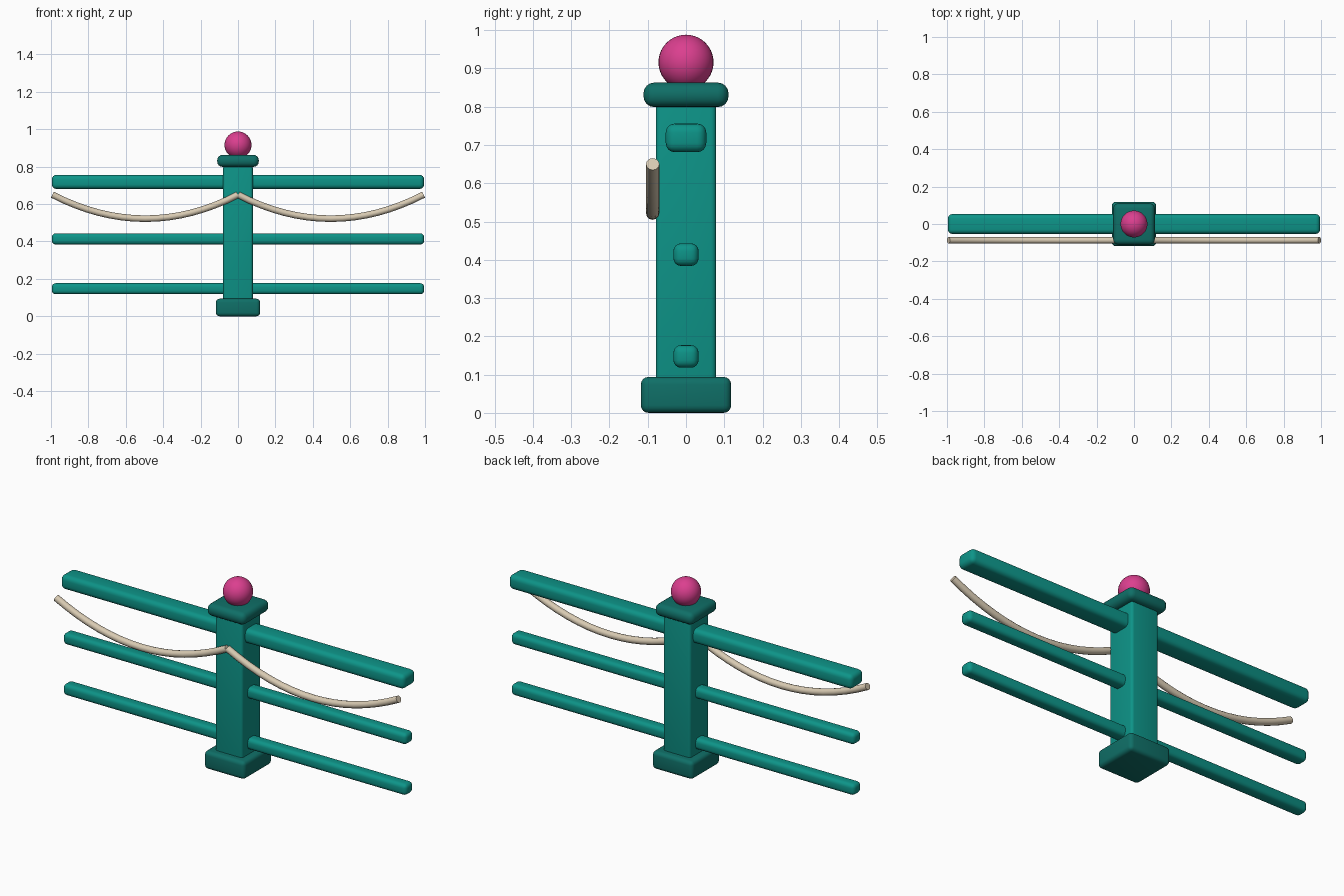
import bpy, bmesh, math

if "Cube" in bpy.data.objects:
    bpy.data.objects.remove(bpy.data.objects["Cube"])


def material(name, hex_code):
    def lin(c):
        c /= 255
        return c / 12.92 if c <= 0.04045 else ((c + 0.055) / 1.055) ** 2.4
    m = bpy.data.materials.new(name)
    m.diffuse_color = [lin(int(hex_code[i:i + 2], 16)) for i in (0, 2, 4)] + [1]
    m.use_nodes = True
    m.node_tree.nodes["Principled BSDF"].inputs["Base Color"].default_value = m.diffuse_color
    return m


TEAL = material("teal", "0d9488")
DARK = material("dark_teal", "0f6f67")
PINK = material("pink", "db3f8f")
ROPE = material("rope_beige", "d8cab2")


def finish(name, bm, mat, angle=40):
    mesh = bpy.data.meshes.new(name)
    bm.to_mesh(mesh)
    bm.free()
    ob = bpy.data.objects.new(name, mesh)
    bpy.context.collection.objects.link(ob)
    mesh.materials.append(mat)
    bpy.ops.object.select_all(action='DESELECT')
    ob.select_set(True)
    bpy.context.view_layer.objects.active = ob
    bpy.ops.object.shade_smooth_by_angle(angle=math.radians(angle))
    return ob


def box(name, hx, hy, z0, z1, bevel, mat):
    """Rounded box centred on x = y = 0, given half widths and z range."""
    bm = bmesh.new()
    bmesh.ops.create_cube(bm, size=1)
    for v in bm.verts:
        v.co = (v.co.x * 2 * hx, v.co.y * 2 * hy, z0 + (v.co.z + 0.5) * (z1 - z0))
    bmesh.ops.bevel(bm, geom=bm.edges[:], offset=bevel, segments=4,
                    profile=0.5, affect='EDGES')
    return finish(name, bm, mat)


# Post with its foot and cap
box("post_base", 0.118, 0.118, 0.0, 0.094, 0.02, DARK)
box("post", 0.079, 0.079, 0.07, 0.81, 0.014, TEAL)
box("post_cap", 0.111, 0.111, 0.799, 0.863, 0.028, DARK)

# Round finial
bm = bmesh.new()
bmesh.ops.create_uvsphere(bm, u_segments=32, v_segments=20, radius=0.072)
bmesh.ops.translate(bm, verts=bm.verts, vec=(0, 0, 0.916))
finish("finial", bm, PINK)

# Rails running through the post
box("top_rail", 0.995, 0.053, 0.681, 0.756, 0.024, TEAL)
box("middle_rail", 0.995, 0.033, 0.384, 0.443, 0.02, TEAL)
box("bottom_rail", 0.995, 0.033, 0.118, 0.177, 0.02, TEAL)


def rope(name, side, span=0.992, sag=0.128, radius=0.0175, steps=16, sides=12):
    """Sagging rope: rings swept along a parabola from the post outwards."""
    bm = bmesh.new()
    rings = []
    for i in range(steps + 1):
        t = i / steps
        x, z = span * t, 0.65 - 4 * sag * t * (1 - t)
        a = math.atan2(-4 * sag * (1 - 2 * t), span)
        ring = []
        for k in range(sides):
            p = 2 * math.pi * k / sides
            u, w = radius * math.cos(p), radius * math.sin(p)
            ring.append(bm.verts.new((side * (x - w * math.sin(a)), -0.087 + u,
                                      z + w * math.cos(a))))
        rings.append(ring)
    for r, s in zip(rings, rings[1:]):
        for k in range(sides):
            n = (k + 1) % sides
            bm.faces.new((r[k], r[n], s[n], s[k]))
    bm.faces.new(rings[0])
    bm.faces.new(rings[-1])
    bmesh.ops.recalc_face_normals(bm, faces=bm.faces)
    finish(name, bm, ROPE)


# Rope swags on the front, one each side of the post
rope("rope_right", 1)
rope("rope_left", -1)
